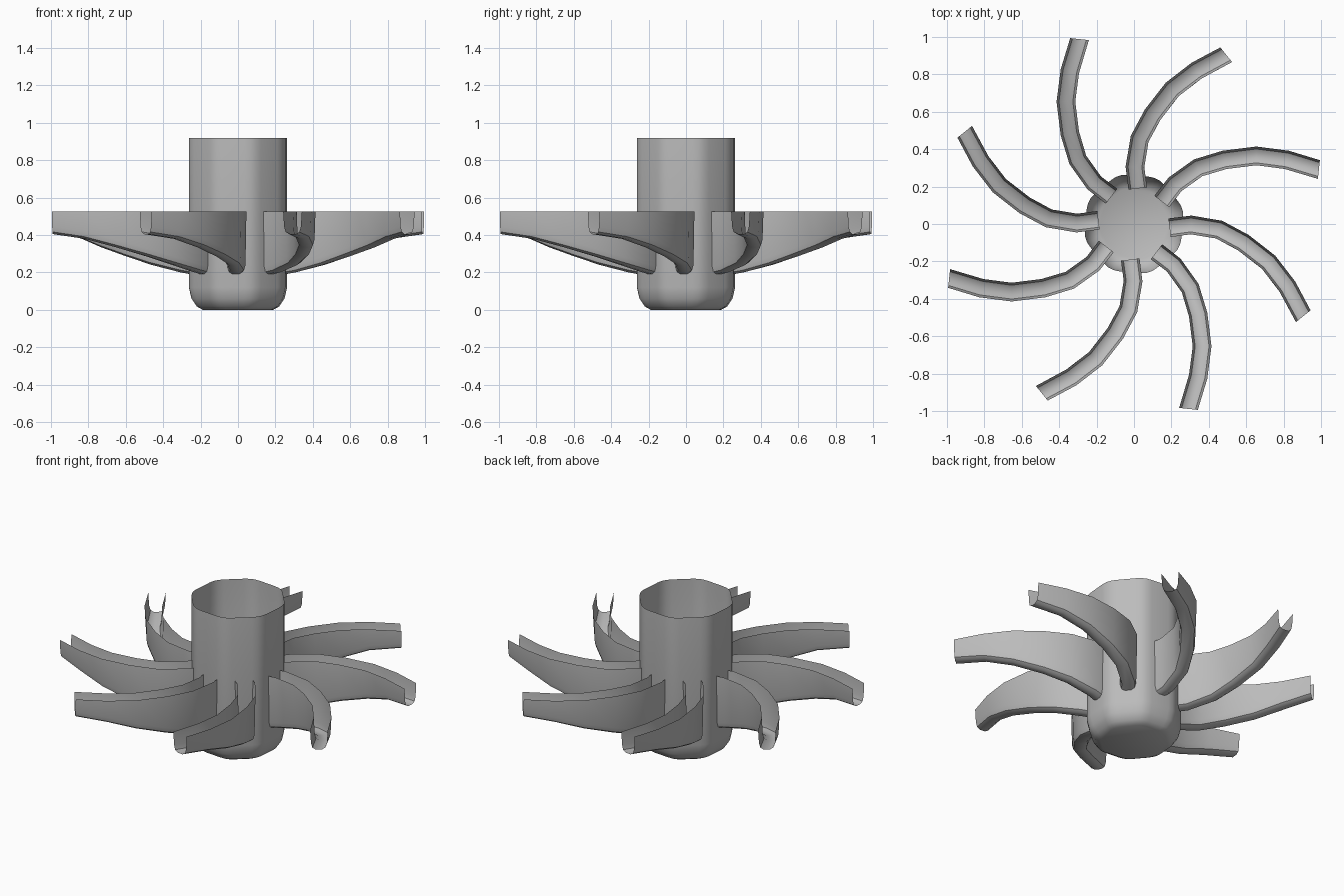
import bpy
import math
from mathutils import Vector, Matrix

if "Cube" in bpy.data.objects:
    bpy.data.objects.remove(bpy.data.objects["Cube"], do_unlink=True)

grey = bpy.data.materials.new("plain grey")
grey.use_nodes = True
grey.diffuse_color = (0.5, 0.5, 0.5, 1)
grey.node_tree.nodes["Principled BSDF"].inputs["Base Color"].default_value = (0.5, 0.5, 0.5, 1)

SIDES = 8
TWIST = math.radians(-5)   # turn of the hub facets
STEP = math.tau / SIDES


def add_mesh(name, verts, faces):
    mesh = bpy.data.meshes.new(name)
    mesh.from_pydata(verts, [], faces)
    mesh.materials.append(grey)
    obj = bpy.data.objects.new(name, mesh)
    bpy.context.collection.objects.link(obj)
    bpy.ops.object.select_all(action='DESELECT')
    obj.select_set(True)
    bpy.context.view_layer.objects.active = obj
    bpy.ops.object.shade_smooth_by_angle(angle=math.radians(40))
    return obj


def strip_faces(rows, cols, closed):
    faces = []
    for r in range(rows - 1):
        for c in range(cols if closed else cols - 1):
            d = (c + 1) % cols
            faces.append((r * cols + c, r * cols + d, (r + 1) * cols + d, (r + 1) * cols + c))
    return faces


def rounded_octagon(radius, cut, segments=3):
    # each corner is replaced by a short quadratic arc
    corners = [Vector((math.cos(a), math.sin(a))) * radius
               for a in (TWIST + STEP * (i + 0.5) for i in range(SIDES))]
    points = []
    for i, corner in enumerate(corners):
        start = corner + (corners[i - 1] - corner).normalized() * cut
        end = corner + (corners[(i + 1) % SIDES] - corner).normalized() * cut
        for s in range(segments + 1):
            t = s / segments
            points.append(start * (1 - t) ** 2 + corner * 2 * t * (1 - t) + end * t ** 2)
    return points


# Hub: open cup with a rounded bottom edge
hub_profile = [(0.2, 0.0), (0.235, 0.018), (0.265, 0.06), (0.28, 0.12), (0.28, 0.92)]
verts = []
for radius, z in hub_profile:
    ring = rounded_octagon(radius, 0.05 * radius / 0.28)
    verts += [(p.x, p.y, z) for p in ring]
count = len(ring)
faces = strip_faces(len(hub_profile), count, True)
faces.append(tuple(reversed(range(count))))
add_mesh("hub", verts, faces)

# Channels: open troughs that sweep outward while their floors rise
path = [(0.19, -0.02, 0.18), (0.305, -0.005, 0.2), (0.455, -0.03, 0.24), (0.585, -0.1, 0.285),
        (0.72, -0.205, 0.335), (0.82, -0.335, 0.38), (0.905, -0.493, 0.405)]
TOP = 0.525
half = [(0.05, None), (0.045, 0.04), (0.037, 0.012), (0.018, 0.0)]
section = [(-w, h) for w, h in half] + [(w, h) for w, h in reversed(half)]
centres = [Vector(p[:2]) for p in path]

trough = []
for i, (x, y, floor) in enumerate(path):
    before, after = centres[max(i - 1, 0)], centres[min(i + 1, len(path) - 1)]
    along = (after - before).normalized()
    if i == len(path) - 1:
        along = Vector((0.63, -0.78))
    across = Vector((-along.y, along.x))
    for w, h in section:
        p = centres[i] + across * w
        trough.append(Vector((p.x, p.y, TOP if h is None else floor + h)))

faces = strip_faces(len(path), len(section), False)
for n in range(SIDES):
    turn = Matrix.Rotation(STEP * n, 3, 'Z')
    add_mesh(f"channel_{n + 1}", [turn @ v for v in trough], faces)
